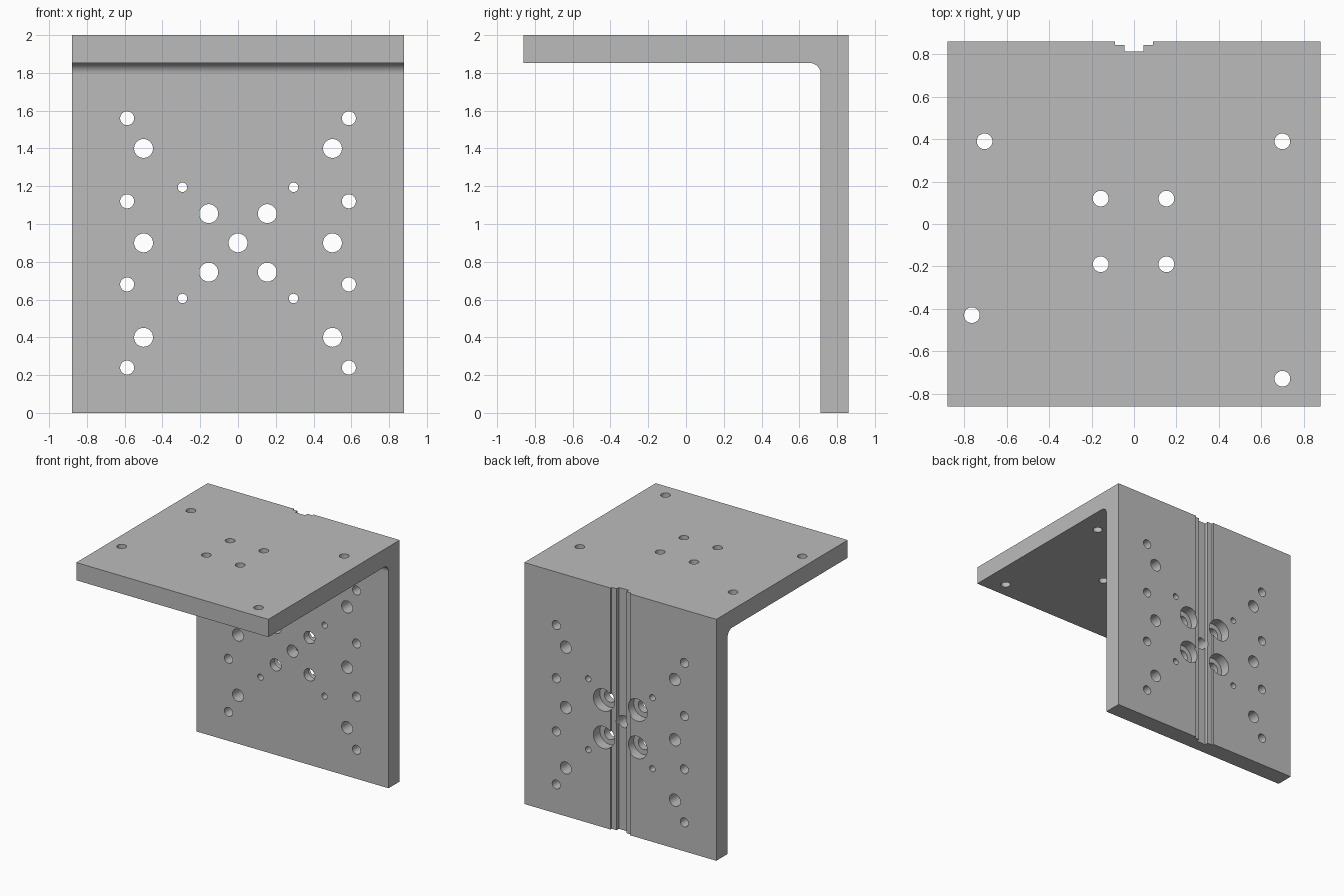
import bpy, bmesh, math
from mathutils import Matrix, Vector

cube = bpy.data.objects.get("Cube")
if cube:
    bpy.data.objects.remove(cube, do_unlink=True)

HALF_W, HALF_D, TOP = 0.88, 0.86, 2.0
THICK, FILLET = 0.147, 0.06
MID = 0.9  # height of the wall hole pattern centre

metal = bpy.data.materials.new("plain grey metal")
metal.use_nodes = True
metal.diffuse_color = (0.5, 0.5, 0.5, 1)
metal.node_tree.nodes["Principled BSDF"].inputs["Base Color"].default_value = (0.5, 0.5, 0.5, 1)


def finish(name, bm):
    bmesh.ops.recalc_face_normals(bm, faces=bm.faces[:])
    mesh = bpy.data.meshes.new(name)
    bm.to_mesh(mesh)
    bm.free()
    mesh.materials.append(metal)
    obj = bpy.data.objects.new(name, mesh)
    bpy.context.collection.objects.link(obj)
    return obj


def prism(name, points, direction):
    bm = bmesh.new()
    face = bm.faces.new([bm.verts.new(p) for p in points])
    made = bmesh.ops.extrude_face_region(bm, geom=[face])["geom"]
    bmesh.ops.translate(bm, vec=direction, verts=[v for v in made if isinstance(v, bmesh.types.BMVert)])
    return finish(name, bm)


def cylinder(bm, centre, radius, depth, axis):
    turn = Matrix.Rotation(math.pi / 2, 4, 'X') if axis == 'Y' else Matrix()
    bmesh.ops.create_cone(bm, cap_ends=True, segments=40, radius1=radius, radius2=radius,
                          depth=depth, matrix=Matrix.Translation(centre) @ turn)


# Angle bracket: L profile with a rounded inner corner
wall_y, shelf_z = HALF_D - THICK, TOP - THICK
profile = [(HALF_D, 0), (HALF_D, TOP), (-HALF_D, TOP), (-HALF_D, shelf_z)]
for i in range(13):
    a = math.pi / 2 * (1 - i / 12)
    profile.append((wall_y - FILLET + FILLET * math.cos(a), shelf_z - FILLET + FILLET * math.sin(a)))
profile.append((wall_y, 0))
bracket = prism("angle_bracket", [(-HALF_W, y, z) for y, z in profile], Vector((2 * HALF_W, 0, 0)))

# Stepped groove down the back
half = [(0.09, 0.1), (0.09, -0.016), (0.045, -0.016), (0.045, -0.046)]
outline = half + [(-x, d) for x, d in reversed(half)]
groove = prism("groove_cutter", [(x, HALF_D + d, -0.1) for x, d in outline], Vector((0, 0, TOP + 0.2)))

# Through holes in the wall and the shelf
bm = bmesh.new()
wall_holes = [(0, 0, 0.05)]
for s in (-1, 1):
    wall_holes += [(s * 0.5, dz, 0.05) for dz in (-0.5, 0, 0.5)]
    wall_holes += [(s * 0.587, dz, 0.037) for dz in (-0.66, -0.22, 0.22, 0.66)]
    for t in (-1, 1):
        wall_holes += [(s * 0.155, t * 0.155, 0.05), (s * 0.294, t * 0.294, 0.025)]
for x, dz, r in wall_holes:
    cylinder(bm, (x, HALF_D - THICK / 2, MID + dz), r, 0.4, 'Y')
shelf_holes = [(-0.705, 0.39), (0.7, 0.39), (-0.765, -0.43), (0.7, -0.73)]
shelf_holes += [(x, y) for x in (-0.157, 0.153) for y in (0.12, -0.19)]
for x, y in shelf_holes:
    cylinder(bm, (x, y, TOP - THICK / 2), 0.037, 0.4, 'Z')
holes = finish("hole_cutter", bm)

# Counterbores on the back of the four middle holes
bm = bmesh.new()
for s in (-1, 1):
    for t in (-1, 1):
        cylinder(bm, (s * 0.155, HALF_D, MID + t * 0.155), 0.092, 0.17, 'Y')
bores = finish("counterbore_cutter", bm)

# Cut, then bake the result
for cutter in (groove, bores, holes):
    mod = bracket.modifiers.new(cutter.name, 'BOOLEAN')
    mod.operation, mod.solver, mod.object = 'DIFFERENCE', 'EXACT', cutter
    cutter.hide_render = True
deps = bpy.context.evaluated_depsgraph_get()
baked = bpy.data.meshes.new_from_object(bracket.evaluated_get(deps))
bracket.modifiers.clear()
bracket.data = baked
baked.name = "angle_bracket"
for cutter in (groove, bores, holes):
    bpy.data.objects.remove(cutter, do_unlink=True)

# Smooth hole walls and fillet, crisp edges elsewhere
bpy.ops.object.select_all(action='DESELECT')
bracket.select_set(True)
bpy.context.view_layer.objects.active = bracket
bpy.ops.object.shade_smooth_by_angle(angle=math.radians(30))
weighted = bracket.modifiers.new("clean_normals", 'WEIGHTED_NORMAL')
weighted.keep_sharp = True
